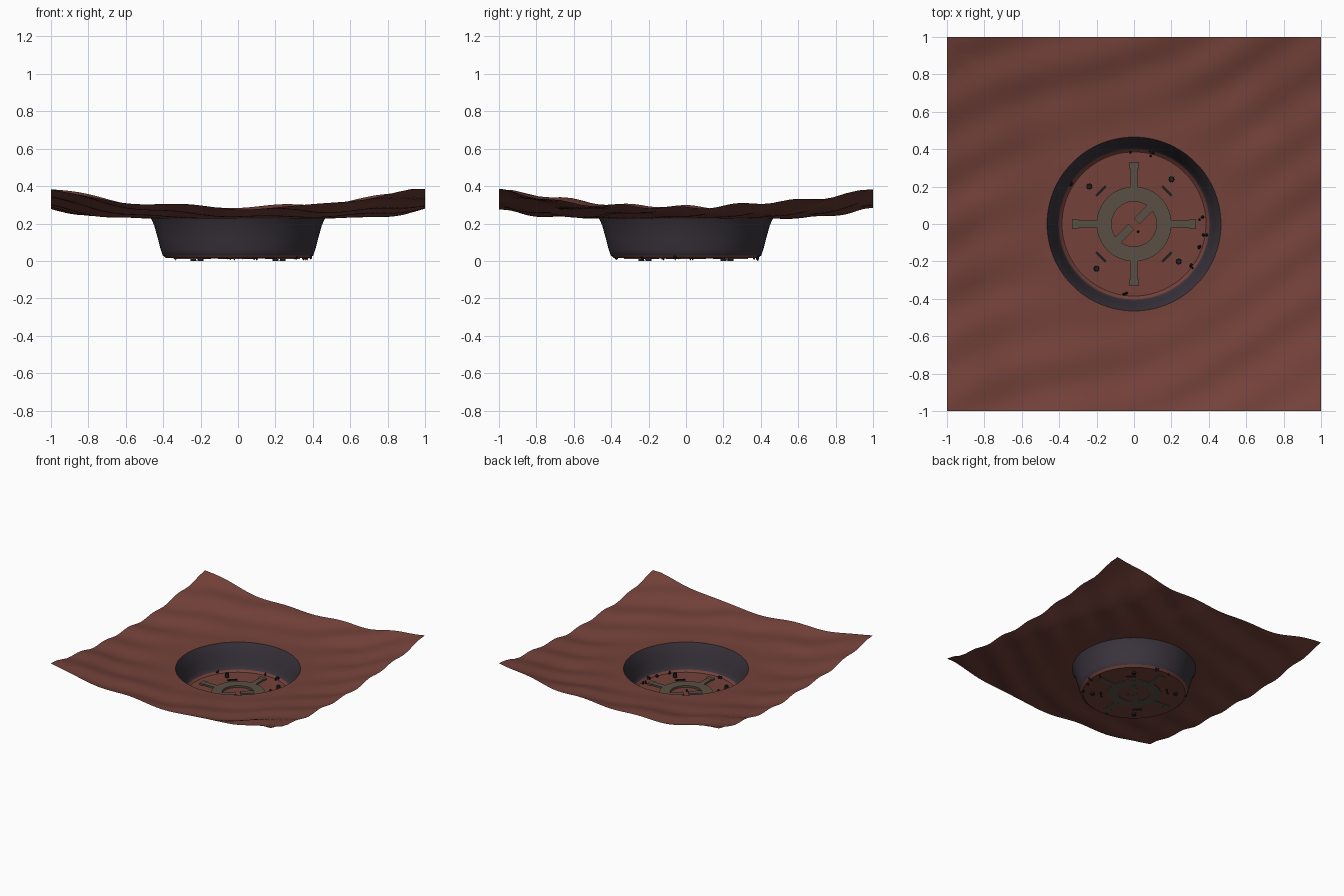
import bpy, bmesh, math, random
from mathutils import Matrix, Vector

if "Cube" in bpy.data.objects:
    bpy.data.objects.remove(bpy.data.objects["Cube"])

random.seed(4)

def mat(name, rgb):
    m = bpy.data.materials.new(name)
    m.diffuse_color = (*rgb, 1)
    m.use_nodes = True
    m.node_tree.nodes["Principled BSDF"].inputs["Base Color"].default_value = m.diffuse_color
    return m

SOIL = mat("red soil", (0.175, 0.054, 0.042))
WALL = mat("dark pit wall", (0.043, 0.035, 0.047))
METAL = mat("weathered metal", (0.102, 0.080, 0.057))
DARK = mat("black iron", (0.013, 0.012, 0.014))

def finish(bm, name, mats, angle=None):
    me = bpy.data.meshes.new(name)
    bm.to_mesh(me)
    bm.free()
    ob = bpy.data.objects.new(name, me)
    bpy.context.collection.objects.link(ob)
    for m in mats:
        me.materials.append(m)
    if angle:
        bpy.ops.object.select_all(action='DESELECT')
        ob.select_set(True)
        bpy.context.view_layer.objects.active = ob
        bpy.ops.object.shade_smooth_by_angle(angle=math.radians(angle))
    return ob

# Rolling ground height: a shallow bowl with slanted dune ripples
def height(x, y):
    t = max(0, math.hypot(x, y) - 0.465) / 0.535
    ramp = min(1, t * 1.3)
    h = 0.227 + 0.057 * t ** 1.8
    h += ramp * (0.008 * math.sin(-9 * x + 20 * y + 1.5 * math.sin(3 * x + 1))
                 + 0.008 * math.cos(11.5 * x + 3 * y) + 0.004 * math.sin(9 * y - 2 * x))
    return max(0.225, min(h, 0.385 + 0.1 * (h - 0.385) if h > 0.385 else h))

# Ground sheet, pit wall and pit floor as one polar surface
SEG, OUT = 160, 44
bm = bmesh.new()
rings = []
for i in range(OUT + 1):
    ring = []
    for j in range(SEG):
        a = 2 * math.pi * j / SEG
        c, s = math.cos(a), math.sin(a)
        edge = 1 / max(abs(c), abs(s))
        r = edge + (0.465 - edge) * i / OUT
        ring.append(bm.verts.new((r * c, r * s, height(r * c, r * s))))
    rings.append(ring)
for r, z in [(0.448, 0.19), (0.43, 0.125), (0.413, 0.06), (0.403, 0.03),
             (0.385, 0.016), (0.30, 0.015), (0.20, 0.015), (0.10, 0.015)]:
    rings.append([bm.verts.new((r * math.cos(2 * math.pi * j / SEG),
                                r * math.sin(2 * math.pi * j / SEG), z)) for j in range(SEG)])
for k in range(len(rings) - 1):
    A, B = rings[k], rings[k + 1]
    for j in range(SEG):
        n = (j + 1) % SEG
        f = bm.faces.new((A[j], A[n], B[n], B[j]))
        f.material_index = 1 if OUT <= k < OUT + 4 else 0
bm.faces.new(rings[-1])
bm.normal_update()
finish(bm, "ground_with_pit", [SOIL, WALL], 35)

def box(bm, center, size, ang):
    M = (Matrix.Translation(center) @ Matrix.Rotation(ang, 4, 'Z')
         @ Matrix.Diagonal((*size, 1)))
    bmesh.ops.create_cube(bm, size=1, matrix=M)

def polar(r, a, z):
    return Vector((r * math.cos(a), r * math.sin(a), z))

# Metal ring set into the floor
bm = bmesh.new()
N = 64
loops = [[bm.verts.new(polar(r, 2 * math.pi * j / N, z)) for j in range(N)]
         for r, z in [(0.12, 0.012), (0.20, 0.012), (0.20, 0.03), (0.12, 0.03)]]
for k in range(4):
    A, B = loops[k], loops[(k + 1) % 4]
    for j in range(N):
        bm.faces.new((A[j], B[j], B[(j + 1) % N], A[(j + 1) % N]))
bmesh.ops.recalc_face_normals(bm, faces=bm.faces)
finish(bm, "floor_ring", [METAL], 30)

# Four spokes with end blocks, plus two diagonal inner bars
bm = bmesh.new()
for k in range(4):
    a = k * math.pi / 2
    box(bm, polar(0.255, a, 0.019), (0.13, 0.042, 0.016), a)
    box(bm, polar(0.315, a, 0.019), (0.035, 0.056, 0.018), a)
for a in (math.pi / 4, 5 * math.pi / 4):
    box(bm, polar(0.075, a, 0.019), (0.11, 0.045, 0.016), a)
finish(bm, "spokes", [METAL])

# Dark slots between the spokes
bm = bmesh.new()
for k in range(4):
    a = math.pi / 4 + k * math.pi / 2
    box(bm, polar(0.25, a, 0.016), (0.014, 0.075, 0.012), a)
finish(bm, "floor_slots", [DARK])

# Short posts
bm = bmesh.new()
for k in range(4):
    bmesh.ops.create_cone(bm, cap_ends=True, segments=12, radius1=0.016, radius2=0.014,
                          depth=0.05, matrix=Matrix.Translation(
                              polar(0.312, math.radians(50 + 90 * k), 0.025)))
finish(bm, "posts", [DARK], 40)

# Small debris near the foot of the wall
bm = bmesh.new()
for x, y in [(-0.33, 0.21), (0.36, 0.03), (0.38, -0.06), (0.35, -0.13), (0.31, -0.23),
             (-0.045, -0.365), (0.09, 0.375), (-0.03, 0.38), (0.03, -0.04)]:
    for n in range(3 if x > 0.04 or x < -0.04 else 1):
        s = random.uniform(0.006, 0.009)
        p = Vector((x + random.uniform(-.012, .012), y + random.uniform(-.012, .012), 0.022))
        M = Matrix.Translation(p) @ Matrix.Diagonal((s, s, random.uniform(0.012, 0.022), 1))
        bmesh.ops.create_icosphere(bm, subdivisions=1, radius=1, matrix=M)
finish(bm, "debris", [DARK])
